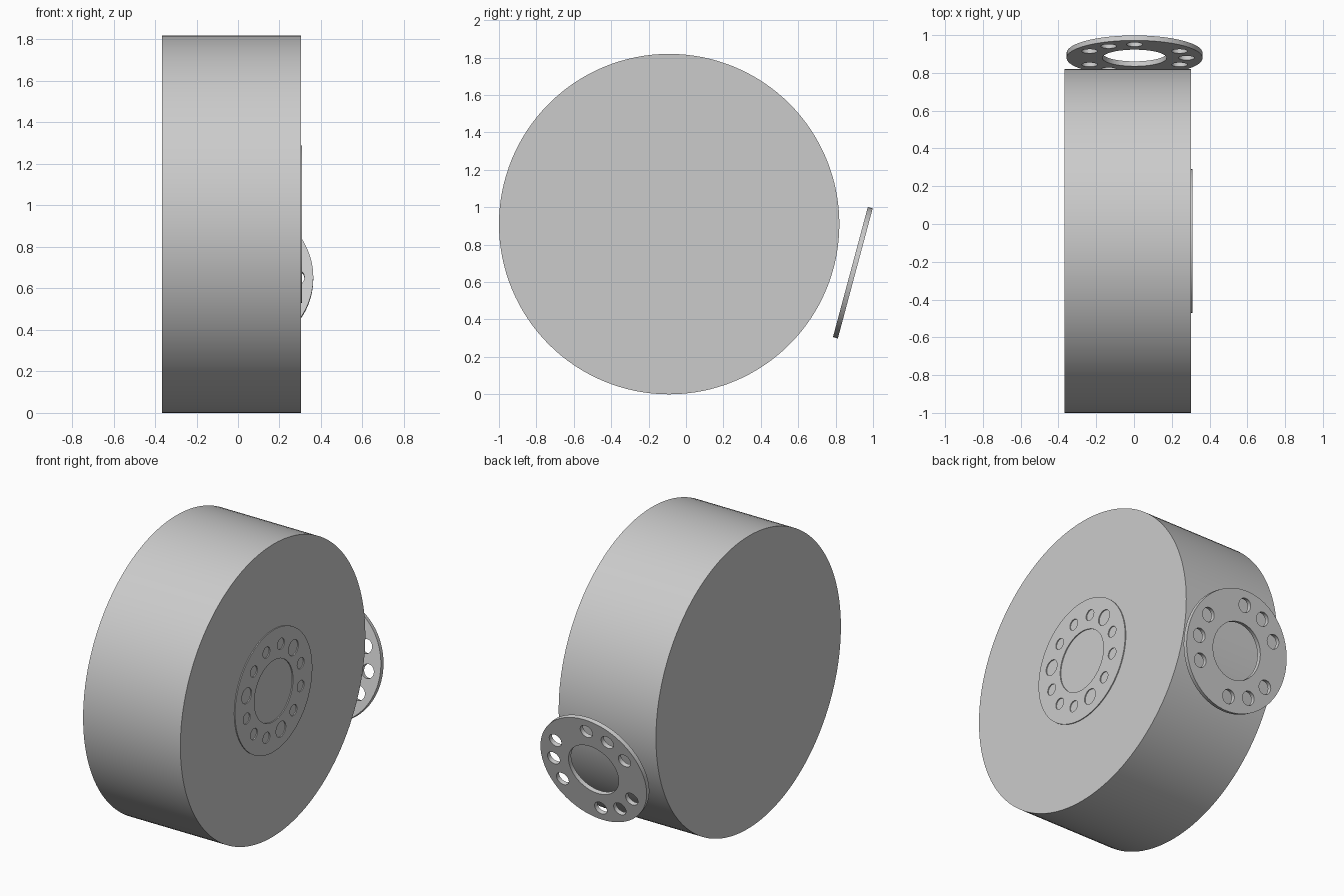
import bpy
import bmesh
from math import cos, sin, radians, tau

if "Cube" in bpy.data.objects:
    bpy.data.objects.remove(bpy.data.objects["Cube"], do_unlink=True)

GREY = (0.6, 0.6, 0.6, 1)
grey = bpy.data.materials.new("plain_grey")
grey.use_nodes = True
grey.diffuse_color = GREY
grey.node_tree.nodes["Principled BSDF"].inputs["Base Color"].default_value = GREY


def smooth(obj):
    bpy.ops.object.select_all(action="DESELECT")
    obj.select_set(True)
    bpy.context.view_layer.objects.active = obj
    bpy.ops.object.shade_smooth_by_angle(angle=radians(30))


def add_circle(curve, x, y, radius, sides):
    spline = curve.splines.new("POLY")
    spline.points.add(sides - 1)
    for i, point in enumerate(spline.points):
        a = tau * i / sides
        point.co = (x + radius * cos(a), y + radius * sin(a), 0, 1)
    spline.use_cyclic_u = True


def drilled_disc(name, radius, bore, bolts, thickness, location, rotation):
    """Flat disc with a central bore and bolt holes given as (degrees, radius)."""
    curve = bpy.data.curves.new(name + "_outline", "CURVE")
    curve.dimensions = "2D"
    curve.fill_mode = "BOTH"
    curve.extrude = thickness / 2
    add_circle(curve, 0, 0, radius, 96)
    add_circle(curve, 0, 0, bore, 72)
    for angle, size in bolts:
        a = radians(angle)
        add_circle(curve, BOLT_CIRCLE * cos(a), BOLT_CIRCLE * sin(a), size, 32)

    # Turn the filled outline into a welded mesh
    outline = bpy.data.objects.new(name + "_outline", curve)
    bpy.context.collection.objects.link(outline)
    bpy.context.view_layer.update()
    evaluated = outline.evaluated_get(bpy.context.evaluated_depsgraph_get())
    mesh = bpy.data.meshes.new_from_object(evaluated)
    bpy.data.objects.remove(outline, do_unlink=True)
    bm = bmesh.new()
    bm.from_mesh(mesh)
    bmesh.ops.remove_doubles(bm, verts=bm.verts, dist=0.0001)
    bmesh.ops.recalc_face_normals(bm, faces=bm.faces)
    bm.to_mesh(mesh)
    bm.free()

    mesh.materials.clear()
    mesh.materials.append(grey)
    obj = bpy.data.objects.new(name, mesh)
    obj.location = location
    obj.rotation_euler = [radians(r) for r in rotation]
    bpy.context.collection.objects.link(obj)
    smooth(obj)
    return obj


BOLT_CIRCLE = 0.275
RADIUS = 0.91
CENTRE_Y = -0.09
LEFT, RIGHT = 0.303, -0.367

# Wide solid wheel drum lying on the x axis
bpy.ops.mesh.primitive_cylinder_add(
    vertices=128, radius=RADIUS, depth=LEFT - RIGHT,
    location=((LEFT + RIGHT) / 2, CENTRE_Y, RADIUS), rotation=(0, radians(90), 0))
drum = bpy.context.object
drum.name = "wheel_drum"
drum.data.materials.append(grey)
smooth(drum)

# Thin hub plate: every third bolt hole is larger
hub_bolts = [(15 + 30 * i, 0.048 if i % 4 == 1 else 0.034) for i in range(12)]
drilled_disc("hub_plate", 0.38, 0.19, hub_bolts, 0.006,
             (LEFT + 0.003, CENTRE_Y, RADIUS), (90, 0, 90))

# Loose spacer ring leaning behind the drum: three groups of three holes
ring_bolts = [(30 * i, 0.042) for i in range(12) if i % 4 != 2]
drilled_disc("spacer_ring", 0.36, 0.17, ring_bolts, 0.027,
             (0.003, 0.892, 0.65), (75, 0, 0))
